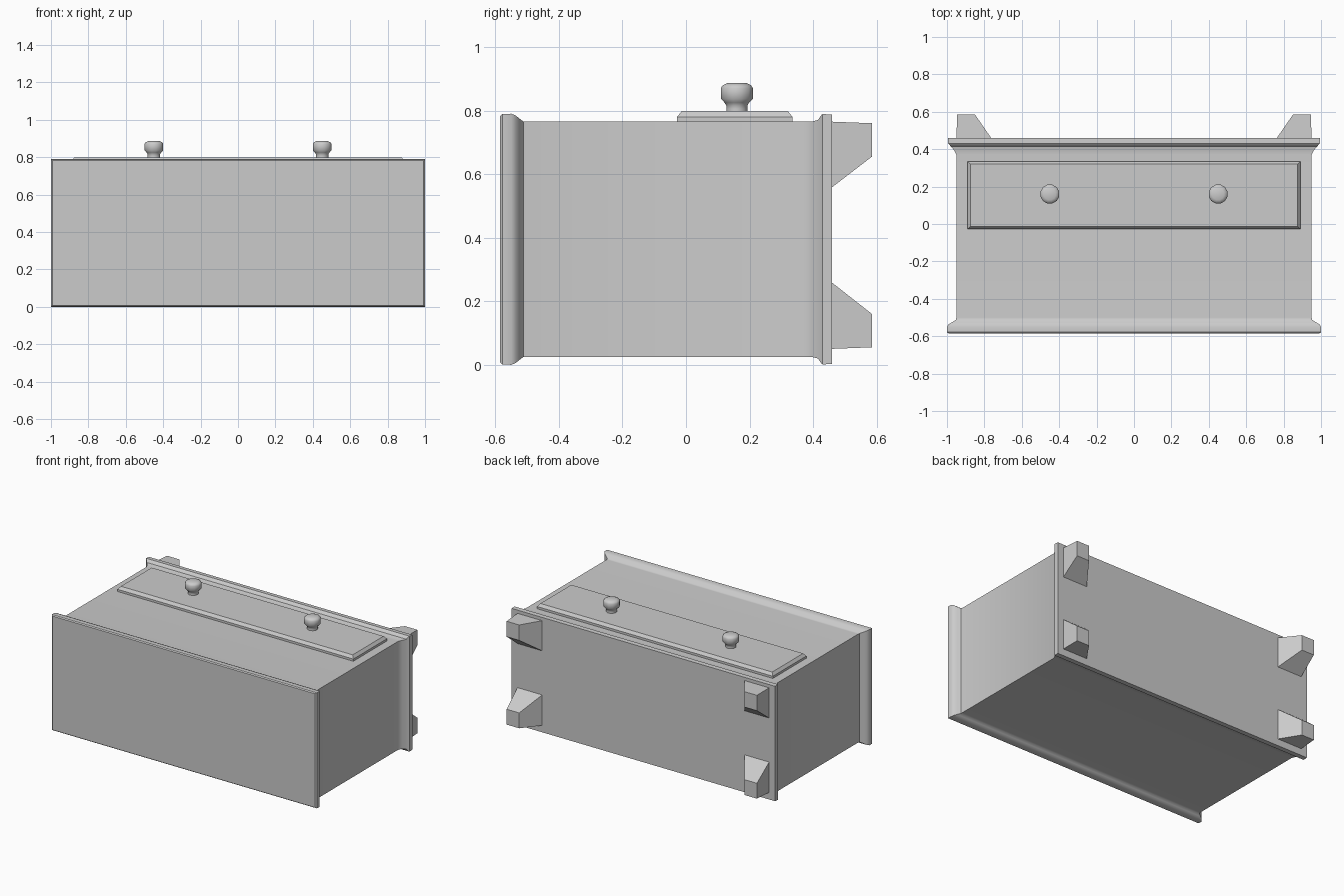
import bpy, bmesh
from math import pi, cos, sin, radians

if "Cube" in bpy.data.objects:
    bpy.data.objects.remove(bpy.data.objects["Cube"])


def loft(name, rings, angle=35):
    """Skin a stack of equal-sized vertex rings and cap both ends."""
    bm = bmesh.new()
    loops = [[bm.verts.new(p) for p in ring] for ring in rings]
    n = len(loops[0])
    for a, b in zip(loops, loops[1:]):
        for i in range(n):
            j = (i + 1) % n
            bm.faces.new((a[i], a[j], b[j], b[i]))
    bm.faces.new(loops[0])
    bm.faces.new(loops[-1])
    bmesh.ops.recalc_face_normals(bm, faces=bm.faces)
    mesh = bpy.data.meshes.new(name)
    bm.to_mesh(mesh)
    bm.free()
    ob = bpy.data.objects.new(name, mesh)
    bpy.context.collection.objects.link(ob)
    bpy.ops.object.select_all(action='DESELECT')
    ob.select_set(True)
    bpy.context.view_layer.objects.active = ob
    bpy.ops.object.shade_smooth_by_angle(angle=radians(angle))
    return ob


def rect_y(y, x0, x1, z0, z1):
    return [(x0, y, z0), (x1, y, z0), (x1, y, z1), (x0, y, z1)]


def rect_z(z, x0, x1, y0, y1):
    return [(x0, y0, z), (x1, y0, z), (x1, y1, z), (x0, y1, z)]


# Chest lying on its back: lid moulding, body and base moulding in one profile
# (y, half width, half depth)
MID = 0.395
profile = [(-0.585, 0.992, 0.388), (-0.578, 1.0, 0.394), (-0.55, 1.0, 0.395),
           (-0.535, 0.99, 0.389), (-0.525, 0.972, 0.38), (-0.512, 0.952, 0.371),
           (-0.50, 0.95, 0.37), (0.37, 0.95, 0.37), (0.395, 0.962, 0.37),
           (0.415, 0.98, 0.375), (0.427, 0.99, 0.392), (0.43, 0.994, 0.394),
           (0.46, 0.994, 0.392)]
loft("chest_body", [rect_y(y, -w, w, MID - d, MID + d) for y, w, d in profile])

# Drawer front with bevelled edge
loft("drawer_front", [
    rect_z(z, -0.89 + i, 0.89 - i, -0.028 + i, 0.335 - i)
    for z, i in [(0.75, 0), (0.78, 0), (0.799, 0.015)]], 20)

# Turned knobs
knob = [(0.79, 0.034), (0.805, 0.034), (0.815, 0.034), (0.825, 0.040),
        (0.837, 0.052), (0.870, 0.052), (0.879, 0.047), (0.886, 0.032)]
SIDES = 12
for side, x in (("left", -0.45), ("right", 0.45)):
    loft(side + "_knob", [
        [(x + r * cos(2 * pi * (k + 0.5) / SIDES),
          0.16 + r * sin(2 * pi * (k + 0.5) / SIDES), z) for k in range(SIDES)]
        for z, r in knob], 60)

# Four tapered feet, straight on their outer sides
for sx, xn in ((-1, "left"), (1, "right")):
    for zn, z_out, z_tip, z_end, z_in in (("back", 0.05, 0.055, 0.16, 0.262),
                                          ("front", 0.765, 0.76, 0.655, 0.555)):
        loft(f"{xn}_{zn}_foot", [
            rect_y(0.455, sx * 0.95, sx * 0.76, z_out, z_in),
            rect_y(0.585, sx * 0.945, sx * 0.85, z_tip, z_end)])
